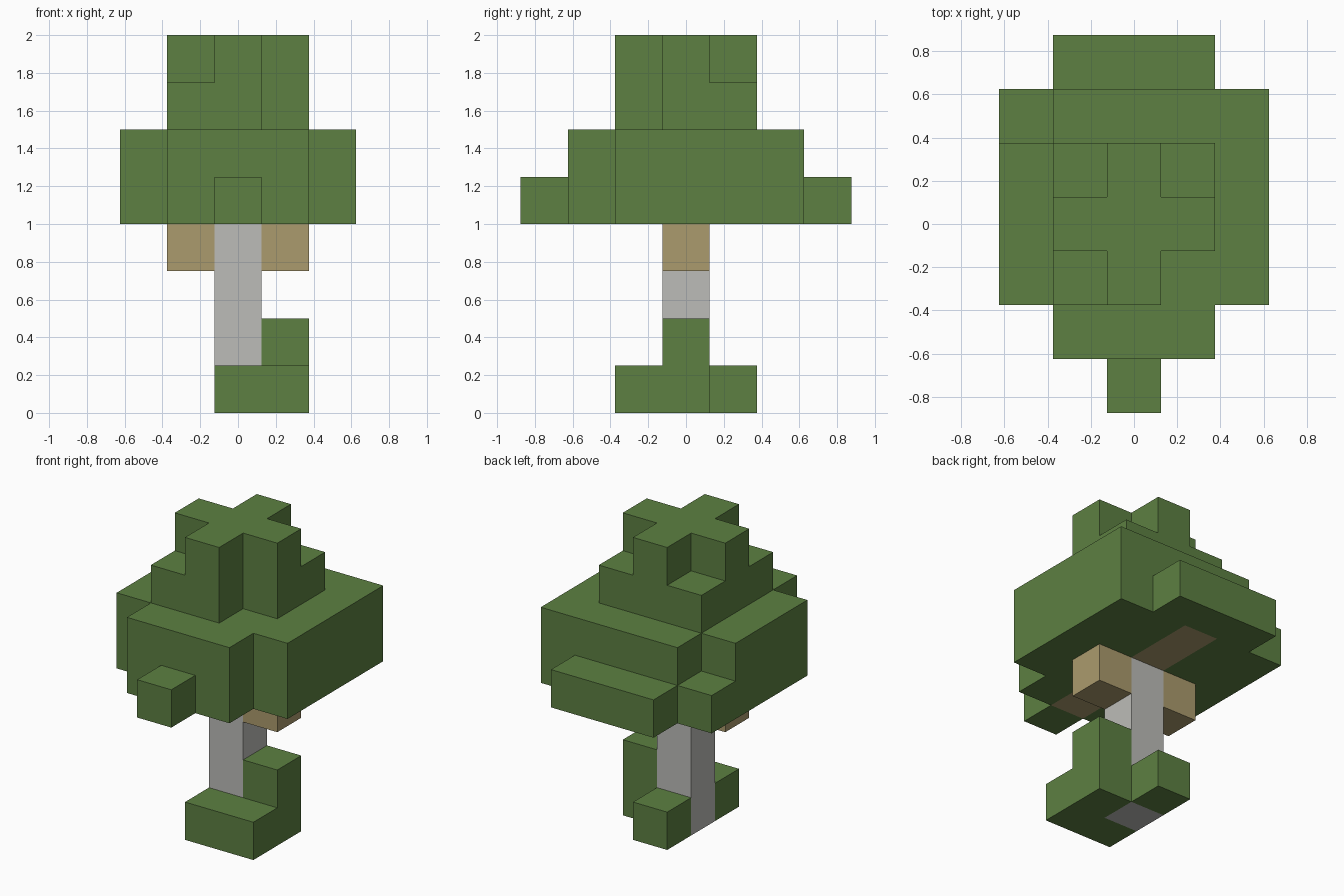
import bpy
import bmesh
from itertools import product
from mathutils import Vector

CELL = 0.25

cube = bpy.data.objects.get("Cube")
if cube:
    bpy.data.objects.remove(cube, do_unlink=True)


def make_material(name, rgb):
    mat = bpy.data.materials.new(name)
    mat.use_nodes = True
    colour = (*rgb, 1)
    mat.diffuse_color = colour
    bsdf = mat.node_tree.nodes["Principled BSDF"]
    bsdf.inputs["Base Color"].default_value = colour
    bsdf.inputs["Roughness"].default_value = 0.9
    return mat


def block(x, y, z):
    """Cells inside inclusive ranges along each axis."""
    spans = [range(low, high + 1) for low, high in (x, y, z)]
    return set(product(*spans))


def build_part(name, cells, mat, filled):
    """Mesh the faces of the cells that do not touch another filled cell."""
    bm = bmesh.new()
    for cell in cells:
        centre = Vector(cell) + Vector((0, 0, 0.5))
        for axis, sign in product(range(3), (-1, 1)):
            step = Vector((0, 0, 0))
            step[axis] = sign
            if tuple(int(c) for c in Vector(cell) + step) in filled:
                continue
            u = Vector((0, 0, 0))
            u[(axis + 1) % 3] = 0.5
            v = step.cross(u)
            middle = centre + step / 2
            corners = (-u - v, u - v, u + v, v - u)
            bm.faces.new([bm.verts.new((middle + c) * CELL) for c in corners])
    bmesh.ops.remove_doubles(bm, verts=bm.verts, dist=0.001)
    mesh = bpy.data.meshes.new(name)
    bm.to_mesh(mesh)
    bm.free()
    mesh.materials.append(mat)
    obj = bpy.data.objects.new(name, mesh)
    bpy.context.collection.objects.link(obj)


green = make_material("leaf green", (0.109, 0.216, 0.054))
grey = make_material("pale bark grey", (0.503, 0.503, 0.479))
tan = make_material("branch tan", (0.407, 0.328, 0.153))

# Trunk and branches
trunk = block((0, 0), (0, 0), (0, 3))
left_branch = block((1, 1), (0, 0), (3, 3))
right_branch = block((-1, -1), (0, 0), (3, 3))
front_branch = block((0, 0), (-2, -1), (4, 4))
back_branch = block((0, 0), (1, 2), (4, 4))

# Bushes around the trunk foot
front_bush = block((0, 1), (-1, -1), (0, 0))
left_bush = block((1, 1), (0, 0), (0, 1))
back_bush = block((0, 0), (1, 1), (0, 0))

# Wide lower canopy, with a low back right corner and ledges
lower_canopy = block((-2, 2), (-1, 2), (4, 5))
lower_canopy -= block((-2, -2), (2, 2), (5, 5))
lower_canopy |= block((-1, 1), (-2, -2), (4, 5))
lower_canopy |= block((-1, 1), (3, 3), (4, 4))
lower_canopy |= block((0, 0), (-3, -3), (4, 4))
lower_canopy -= front_branch | back_branch

# Crown with a missing front left corner and a cross on top
crown = block((-1, 1), (-1, 1), (6, 6)) - {(1, -1, 6)}
crown_top = block((-1, 1), (0, 0), (7, 7)) | block((0, 0), (-1, 1), (7, 7))

parts = {
    "trunk": (trunk, grey),
    "left_branch": (left_branch, tan),
    "right_branch": (right_branch, tan),
    "front_branch": (front_branch, tan),
    "back_branch": (back_branch, tan),
    "front_bush": (front_bush, green),
    "left_bush": (left_bush, green),
    "back_bush": (back_bush, green),
    "lower_canopy": (lower_canopy, green),
    "crown": (crown, green),
    "crown_top": (crown_top, green),
}
filled = set().union(*(cells for cells, _ in parts.values()))
for name, (cells, mat) in parts.items():
    build_part(name, sorted(cells), mat, filled)
